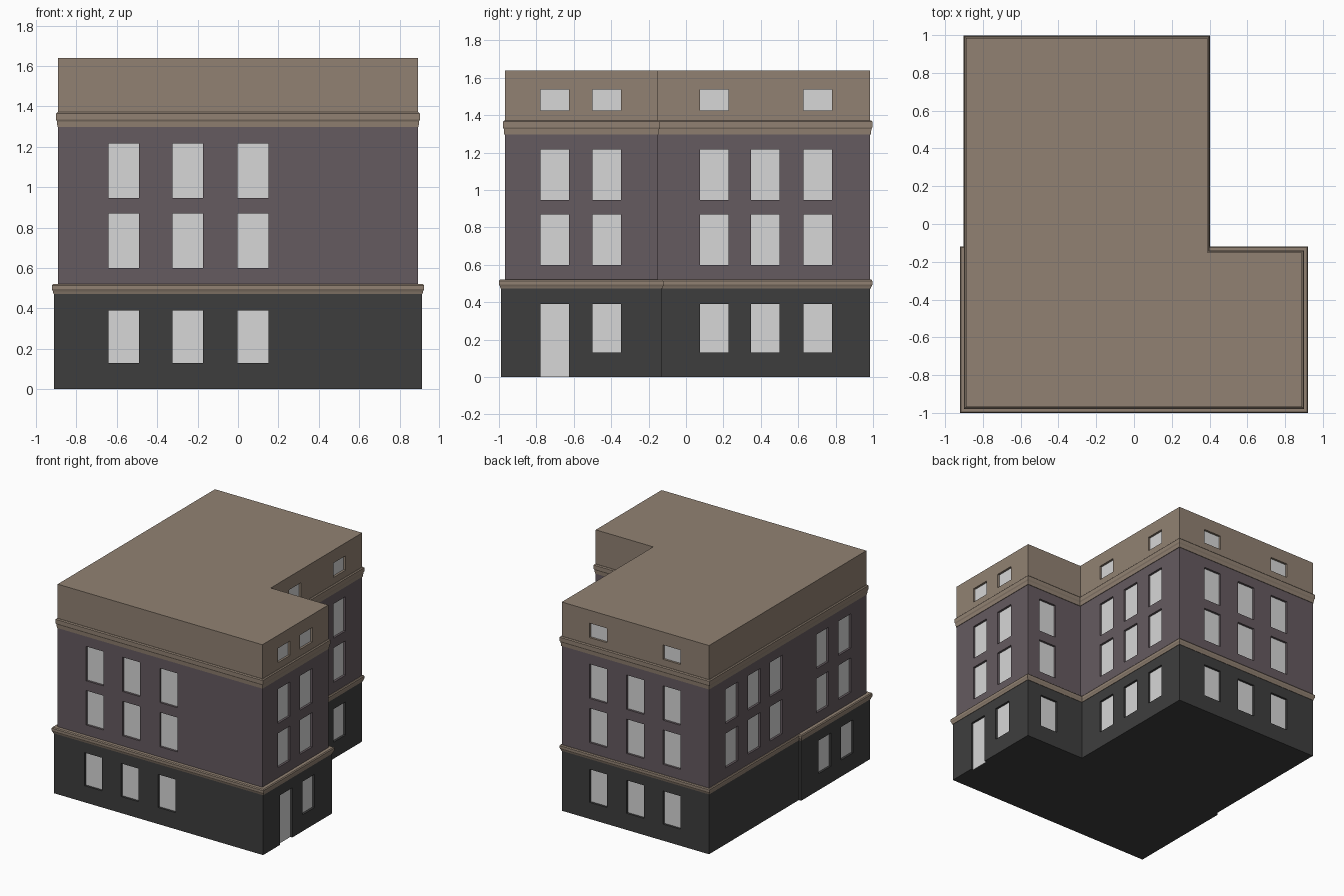
import bpy, bmesh
from mathutils import Vector

if "Cube" in bpy.data.objects:
    bpy.data.objects.remove(bpy.data.objects["Cube"])


def material(name, rgb):
    m = bpy.data.materials.new(name)
    m.diffuse_color = (*rgb, 1)
    m.use_nodes = True
    m.node_tree.nodes["Principled BSDF"].inputs["Base Color"].default_value = m.diffuse_color
    return m


DARK = material("dark ground floor", (0.048, 0.048, 0.048))
MAUVE = material("mauve brick", (0.130, 0.103, 0.115))
TAN = material("tan stone", (0.285, 0.222, 0.170))
GLASS = material("pale window", (0.68, 0.68, 0.68))

# Counter-clockwise L-shaped outlines
GROUND = [(-.91, -.988), (.91, -.988), (.91, -.13), (.39, -.13), (.39, .985),
          (-.89, .985), (-.89, -.13), (-.91, -.13)]
UPPER = [(-.89, -.968), (.89, -.968), (.89, -.15), (.39, -.15), (.39, .985), (-.89, .985)]


def offset(outline, d):
    """Grow a right-angled outline outwards by d with mitred corners."""
    pts = [Vector(p) for p in outline]
    out = []
    for i, p in enumerate(pts):
        a = (p - pts[i - 1]).normalized()
        b = (pts[(i + 1) % len(pts)] - p).normalized()
        out.append(p + d * Vector((a.y + b.y, -a.x - b.x)))
    return out


def make_object(name, bm, mat=None):
    me = bpy.data.meshes.new(name)
    bmesh.ops.recalc_face_normals(bm, faces=bm.faces)
    bm.to_mesh(me)
    bm.free()
    if mat:
        me.materials.append(mat)
    ob = bpy.data.objects.new(name, me)
    bpy.context.collection.objects.link(ob)
    return ob


def loft(name, outline, profile, mat):
    """Stack offset outlines; profile is a list of (offset, z)."""
    bm = bmesh.new()
    rings = [[bm.verts.new((p.x, p.y, z)) for p in offset(outline, d)] for d, z in profile]
    for lo, hi in zip(rings, rings[1:]):
        for i in range(len(lo)):
            j = (i + 1) % len(lo)
            bm.faces.new((lo[i], lo[j], hi[j], hi[i]))
    bm.faces.new(rings[0][::-1])
    bm.faces.new(rings[-1])
    return make_object(name, bm, mat)


def add_box(bm, lo, hi):
    vs = bmesh.ops.create_cube(bm, size=1)["verts"]
    for v in vs:
        v.co = [(lo[k] if v.co[k] < 0 else hi[k]) for k in range(3)]


# Storeys
floors = {
    "ground": loft("ground_floor_walls", GROUND, [(0, 0), (0, .49)], DARK),
    "upper": loft("upper_walls", UPPER, [(0, .50), (0, 1.32)], MAUVE),
    "attic": loft("attic_and_roof", UPPER, [(0, 1.35), (0, 1.64)], TAN),
}

# Mouldings between the storeys
loft("lower_ledge", GROUND, [(.003, .472), (.007, .485), (.012, .495), (.012, .513), (.006, .52)], TAN)
loft("upper_cornice", UPPER, [(.004, 1.297), (.006, 1.325), (.011, 1.335), (.011, 1.365), (.004, 1.372)], TAN)

# Window columns: start of each opening along the wall
X3 = [-.642, -.325, -.002]
YF = [-.777, -.50]
YW = [.075, .348, .628]
# (wall axis, outward sign, ground plane, upper plane, ground cols, upper cols, attic cols)
WALLS = [
    (1, -1, -.988, -.968, X3, X3, []),                # front
    (1, 1, .985, .985, X3, X3, [X3[0], X3[2]]),       # back
    (1, 1, -.13, -.15, [.63], [.63], []),             # inner return
    (0, 1, .91, .89, YF, YF, YF),                     # right, front block
    (0, 1, .39, .39, YW, YW, [YW[0], YW[2]]),         # right, wing
    (0, -1, -.91, -.89, YF, YF + YW, []),             # left
]
ROWS = {"ground": [(.13, .39)], "upper": [(.60, .87), (.947, 1.217)], "attic": [(1.425, 1.538)]}
WIDTH, RECESS = .152, .02


def wall_box(bm, axis, sign, plane, start, z0, z1, inner, outer):
    """Box set into a wall, from inner depth to outer height along its normal."""
    d = sorted((plane - sign * inner, plane + sign * outer))
    lo, hi = [0, 0, z0], [0, 0, z1]
    lo[axis], hi[axis] = d
    lo[1 - axis], hi[1 - axis] = start, start + WIDTH
    add_box(bm, lo, hi)


# Cut the openings and set a pane in each
for floor, wall in floors.items():
    cuts, panes = bmesh.new(), bmesh.new()
    for axis, sign, pg, pu, cg, cu, ca in WALLS:
        plane = pg if floor == "ground" else pu
        for start in {"ground": cg, "upper": cu, "attic": ca}[floor]:
            for z0, z1 in ROWS[floor]:
                # The first opening on the right of the front block is the door
                door = floor == "ground" and axis == 0 and plane == .91 and start == YF[0]
                z0 = 0 if door else z0
                wall_box(cuts, axis, sign, plane, start, z0 - (.02 if door else 0), z1, RECESS, .02)
                wall_box(panes, axis, sign, plane, start, z0, z1, RECESS + .002, .003 - RECESS)
    cutter = make_object(floor + "_cutter", cuts)
    cutter.hide_render = True
    make_object(floor + "_panes", panes, GLASS)
    mod = wall.modifiers.new("openings", 'BOOLEAN')
    mod.operation, mod.solver, mod.object = 'DIFFERENCE', 'EXACT', cutter
    bpy.context.view_layer.objects.active = wall
    bpy.ops.object.modifier_apply(modifier=mod.name)
    bpy.data.objects.remove(cutter)
